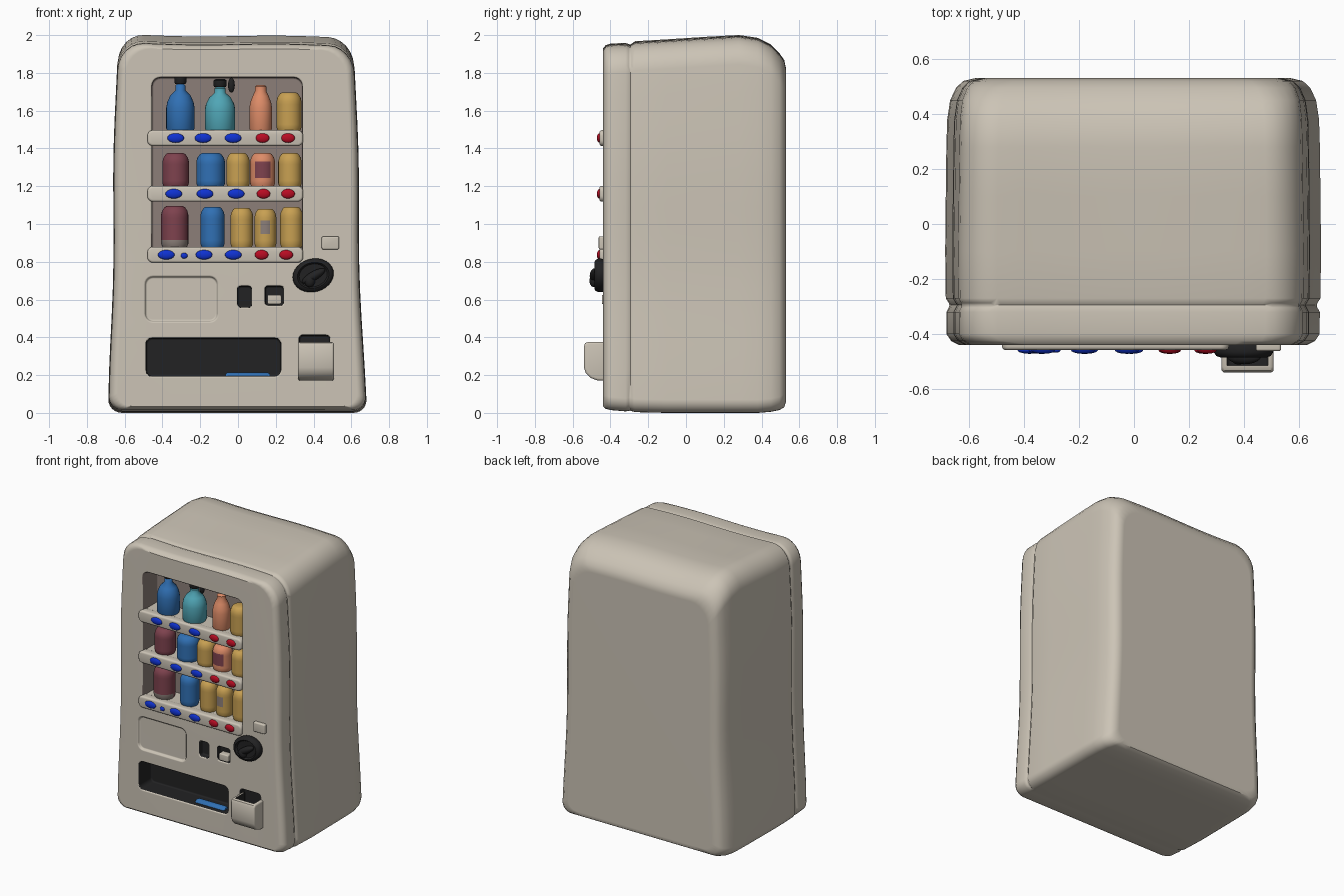
import bpy, bmesh, math
from mathutils import Vector

if "Cube" in bpy.data.objects:
    bpy.data.objects.remove(bpy.data.objects["Cube"])

def mat(name, r, g, b):
    m = bpy.data.materials.new(name)
    m.diffuse_color = (*[(c / 255 / 12.92 if c < 11 else ((c / 255 + .055) / 1.055) ** 2.4) for c in (r, g, b)], 1)
    m.use_nodes = True
    m.node_tree.nodes["Principled BSDF"].inputs["Base Color"].default_value = m.diffuse_color
    return m

CREAM = mat("cream", 204, 196, 182)
TAUPE = mat("taupe", 140, 127, 121)
BLACK = mat("black", 34, 34, 35)
BLUE = mat("blue", 48, 112, 180)
TEAL = mat("teal", 80, 166, 182)
ORANGE = mat("orange", 222, 140, 104)
YELLOW = mat("yellow", 200, 160, 82)
MAROON = mat("maroon", 126, 66, 78)
BTN_BLUE = mat("button blue", 15, 50, 210)
BTN_RED = mat("button red", 185, 12, 35)

def finish(name, bm, *mats):
    bmesh.ops.recalc_face_normals(bm, faces=bm.faces)
    me = bpy.data.meshes.new(name)
    bm.to_mesh(me)
    bm.free()
    ob = bpy.data.objects.new(name, me)
    bpy.context.collection.objects.link(ob)
    for m in mats:
        me.materials.append(m)
    return ob

def activate(ob):
    bpy.ops.object.select_all(action='DESELECT')
    ob.select_set(True)
    bpy.context.view_layer.objects.active = ob

def apply_mod(ob, kind, **props):
    activate(ob)
    m = ob.modifiers.new(kind.lower(), kind)
    for k, v in props.items():
        setattr(m, k, v)
    bpy.ops.object.modifier_apply(modifier=m.name)

def smooth(ob, deg=40):
    activate(ob)
    bpy.ops.object.shade_smooth_by_angle(angle=math.radians(deg))
    return ob

def outline(x0, x1, z0, z1, rb, rt, seg=5, sub=1):
    """Rounded rectangle in x/z, counter-clockwise seen from the front."""
    arc = []
    for cx, cz, r, a0 in ((x1 - rb, z0 + rb, rb, -90), (x1 - rt, z1 - rt, rt, 0),
                          (x0 + rt, z1 - rt, rt, 90), (x0 + rb, z0 + rb, rb, 180)):
        for i in range(seg + 1):
            a = math.radians(a0 + 90 * i / seg)
            arc.append(Vector((cx + r * math.cos(a), cz + r * math.sin(a))))
    pts = []
    for i, p in enumerate(arc):
        n = sub if i % (seg + 1) == seg else 1
        pts += [p.lerp(arc[(i + 1) % len(arc)], k / n) for k in range(n)]
    return pts

def loft(name, rings, *mats):
    """Skin rings of (x, y, z) points and cap both ends."""
    bm = bmesh.new()
    vs = [[bm.verts.new(p) for p in r] for r in rings]
    n = len(vs[0])
    for a, b in zip(vs, vs[1:]):
        for i in range(n):
            bm.faces.new((a[i], a[(i + 1) % n], b[(i + 1) % n], b[i]))
    bm.faces.new(vs[0])
    bm.faces.new(vs[-1][::-1])
    return finish(name, bm, *mats)

def slab(name, x0, x1, z0, z1, y0, y1, r, m, bev=0):
    o = outline(x0, x1, z0, z1, r, r)
    ob = loft(name, [[(p.x, y, p.y) for p in o] for y in (y0, y1)], m)
    if bev:
        apply_mod(ob, 'BEVEL', width=bev, segments=3, limit_method='ANGLE', angle_limit=math.radians(60))
        smooth(ob)
    return ob

def cut(ob, *args):
    c = slab("cutter", *args)
    c.hide_render = True
    apply_mod(ob, 'BOOLEAN', operation='DIFFERENCE', object=c, solver='EXACT', material_mode='TRANSFER')
    bpy.data.objects.remove(c)

def lathe(name, prof, loc, m, patch=None, seg=28, rot=(0, 0, 0), scale=(1, 1, 1)):
    """Turned solid; patch = (z0, z1, half width, material) colours a front area."""
    rings = [[(r * math.cos(2 * math.pi * i / seg), r * math.sin(2 * math.pi * i / seg), z)
              for i in range(seg)] for r, z in prof]
    ob = loft(name, rings, m)
    if patch:
        ob.data.materials.append(patch[3])
        for f in ob.data.polygons:
            c = f.center
            if patch[0] < c.z < patch[1] and abs(c.x) < patch[2] and c.y < 0:
                f.material_index = 1
    ob.location, ob.rotation_euler, ob.scale = loc, rot, scale
    return smooth(ob, 50)

def ball(name, loc, scale, m, rot=(0, 0, 0)):
    bm = bmesh.new()
    bmesh.ops.create_uvsphere(bm, u_segments=20, v_segments=12, radius=1)
    ob = finish(name, bm, m)
    ob.location, ob.scale, ob.rotation_euler = loc, scale, rot
    return smooth(ob, 180)

# Cabinet: soft rounded outlines lofted front to back, with a door seam
def cabinet_ring(y, inset, z0, z1):
    ring = []
    for p in outline(-.65 + inset, .65 - inset, z0, z1, .07, .14, 6, 12):
        z, t = p.y, p.y / 2
        half = .678 - .062 * t ** .7 if p.x > 0 else .68 - .042 * t
        half += .006 * math.sin(5 * z + 1)
        top = -.012 * p.x * t + .005 * math.sin(6 * p.x) * t
        ring.append((p.x * half / .65, y, max(0, z + top)))
    return ring

body = loft("cabinet", [cabinet_ring(*r) for r in (
    (-.44, .045, .035, 1.925), (-.425, .018, .022, 1.942), (-.40, .002, .015, 1.95),
    (-.32, .002, .008, 1.953), (-.295, .015, .012, 1.945), (-.27, .0, .004, 1.962),
    (-.1, -.002, 0, 1.972), (.1, 0, 0, 1.985), (.28, .002, 0, 1.995), (.38, .005, 0, 1.98),
    (.45, .015, .006, 1.945), (.495, .035, .015, 1.9), (.52, .06, .03, 1.865), (.53, .10, .06, 1.82))],
    CREAM, TAUPE, BLACK)

# Openings: window, tray, label recess, coin slots, cup recess
cut(body, -.455, .34, .82, 1.775, -.6, -.27, .045, TAUPE)
cut(body, -.485, .225, .195, .395, -.6, -.30, .03, BLACK)
cut(body, -.49, -.11, .485, .72, -.6, -.425, .04, CREAM)
cut(body, .0, .07, .56, .67, -.6, -.40, .015, BLACK)
cut(body, .145, .24, .57, .67, -.6, -.40, .015, BLACK)
cut(body, .325, .485, .18, .41, -.6, -.38, .02, BLACK)
apply_mod(body, 'BEVEL', width=.01, segments=3, limit_method='ANGLE',
          angle_limit=math.radians(62), use_clamp_overlap=False)
smooth(body)
apply_mod(body, 'WEIGHTED_NORMAL', keep_sharp=True)

# Shelves with selection buttons
for z, xs in ((1.455, (-.33, -.185, -.026, .13, .265)),
              (1.16, (-.34, -.175, -.01, .135, .265)),
              (.837, (-.38, -.18, -.025, .125, .255))):
    slab("shelf_bar", -.48, .345, z - .042, z + .042, -.458, -.40, .03, CREAM, .012)
    slab("shelf_floor", -.455, .34, z + .01, z + .038, -.41, -.265, .005, CREAM)
    for i, x in enumerate(xs):
        ball("button", (x, -.458, z), (.044, .014, .025) if i < 3 else (.036, .014, .025),
             BTN_BLUE if i < 3 else BTN_RED)
ball("small_button", (-.285, -.458, .832), (.018, .01, .015), BTN_BLUE)

# Bottles on the top shelf
def bottle(x, r, h, neck, m, cap):
    lathe("bottle", [(r * .9, 0), (r, .015), (r, h * .5), (r * .93, h * .62), (r * .72, h * .76),
                     (neck, h * .87), (neck, h * .97), (neck * .7, h)], (x, -.36, 1.49), m)
    if cap:
        lathe("bottle_cap", [(neck, 0), (neck * 1.15, .008), (neck * 1.15, .035), (neck * .8, .042)],
              (x, -.36, 1.49 + h), BLACK)

bottle(-.305, .075, .25, .027, BLUE, True)
bottle(-.095, .08, .235, .03, TEAL, True)
bottle(.12, .06, .245, .03, ORANGE, False)
ball("loose_cap", (-.035, -.36, 1.735), (.018, .018, .04), BLACK)

# Cans
def can(x, z, r, h, m, patch=None):
    steps = [(r, .02 + (h - .065) * i / 8) for i in range(9)]
    lathe("can", [(r * .88, 0)] + steps + [(r * .93, h - .025), (r * .75, h - .006), (r * .6, h)],
          (x, -.36, z), m, patch)

can(.27, 1.49, .066, .205, YELLOW)
for x, r, m in ((-.33, .07, MAROON), (-.145, .076, BLUE), (0, .062, YELLOW), (.275, .062, YELLOW)):
    can(x, 1.195, r, .18, m)
can(.13, 1.195, .066, .18, ORANGE, (.05, .13, .045, MAROON))
for x, r, h, m in ((-.135, .064, .215, BLUE), (.02, .06, .21, YELLOW), (.283, .06, .215, YELLOW)):
    can(x, .875, r, h, m)
can(-.335, .875, .072, .22, MAROON, (0, .03, .1, TAUPE))
can(.145, .875, .058, .205, YELLOW, (.08, .15, .025, TAUPE))

# Coin flap, small square button, dropped can in the tray
slab("coin_flap", .155, .23, .575, .625, -.445, -.395, .01, CREAM, .006)
slab("return_button", .443, .535, .865, .935, -.462, -.42, .01, CREAM, .008)
lathe("dropped_can", [(.026, 0), (.032, .01), (.032, .22), (.026, .235)],
      (-.065, -.375, .182), BLUE, rot=(0, math.pi / 2, 0))

# Turning knob: dish, raised rim, lever
tilt = (math.pi / 2, math.radians(-15), 0)
lathe("knob", [(.095, -.02), (.108, 0), (.11, .025), (.1, .04), (.085, .045), (.075, .032), (.03, .03)],
      (.398, -.44, .728), BLACK, rot=tilt, scale=(1, .8, 1))
ball("knob_lever", (.40, -.482, .725), (.07, .028, .024), BLACK, (0, math.radians(-30), 0))
ball("knob_grip", (.38, -.487, .70), (.028, .024, .035), BLACK)

# Cup holder: curved front pocket, hollow from above
prof = [(-.40, .17), (-.47, .172), (-.505, .185), (-.53, .21), (-.54, .24), (-.54, .355),
        (-.533, .37), (-.52, .375), (-.40, .375)]
cup = loft("cup_holder", [[(x, y, z) for y, z in prof] for x in (.318, .508)], CREAM, BLACK)
apply_mod(cup, 'BEVEL', width=.012, segments=3, limit_method='ANGLE', angle_limit=math.radians(60))
cut(cup, .338, .488, .23, .5, -.515, -.36, .015, BLACK)
smooth(cup)
